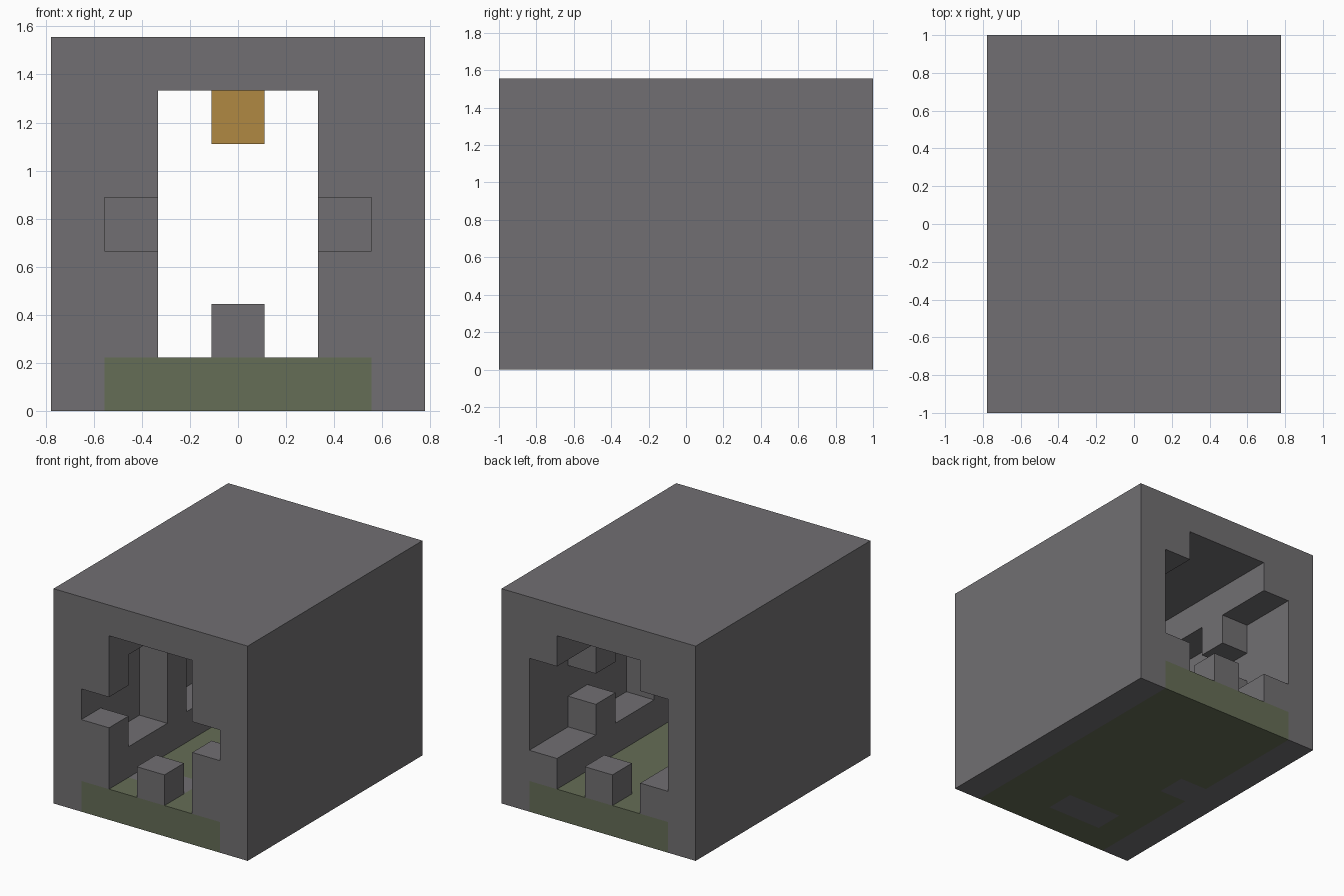
import bpy
import bmesh
from mathutils import Vector

cube = bpy.data.objects.get("Cube")
if cube:
    bpy.data.objects.remove(cube, do_unlink=True)

# The tunnel is made of equal blocks: WIDE x LONG x HIGH
WIDE, LONG, HIGH = 7, 9, 7
UNIT = 2 / LONG
ORIGIN = Vector((-WIDE / 2, -LONG / 2, 0))


def material(name, color):
    mat = bpy.data.materials.new(name)
    mat.use_nodes = True
    mat.diffuse_color = (*color, 1)
    mat.node_tree.nodes["Principled BSDF"].inputs["Base Color"].default_value = (*color, 1)
    return mat


stone = material("grey stone", (0.165, 0.159, 0.168))
moss = material("moss green", (0.130, 0.153, 0.093))
amber = material("amber glow", (0.434, 0.246, 0.054))


def box(x0, x1, y0, y1, z0, z1):
    """Set of block positions filling a range."""
    return {(x, y, z) for x in range(x0, x1) for y in range(y0, y1) for z in range(z0, z1)}


def both_sides(blocks):
    """Add the mirror image across the middle of the tunnel."""
    return blocks | {(WIDE - 1 - x, y, z) for x, y, z in blocks}


# Hollow spaces: main passage and the wall niches of two heights
passage = box(2, 5, 0, LONG, 1, 6)
niches = both_sides(
    box(1, 2, 0, 1, 3, 4) | box(1, 2, 1, 3, 2, 5) | box(1, 2, 4, 6, 2, 5)
    | box(1, 2, 6, 7, 3, 4) | box(1, 2, 7, LONG, 2, 5))

# Solid parts
floor = box(1, 6, 0, LONG, 0, 1)
bare_patches = box(2, 4, 1, 2, 0, 1) | box(1, 2, 4, 5, 0, 1)
roof = box(0, WIDE, 0, LONG, 6, HIGH)
walls = box(0, WIDE, 0, LONG, 0, 6) - floor - passage - niches
parts = {
    "mossy_floor": (floor - bare_patches, moss),
    "bare_floor_stones": (bare_patches, stone),
    "roof": (roof, stone),
    "right_wall": ({b for b in walls if b[0] < 2}, stone),
    "left_wall": ({b for b in walls if b[0] > 4}, stone),
    "front_boulder": (box(3, 4, 0, 1, 1, 2), stone),
    "back_boulder": (box(3, 4, 8, 9, 1, 2), stone),
    "hanging_lamp": (box(3, 4, 4, 5, 5, 6), amber),
}
solid = set().union(*(blocks for blocks, mat in parts.values()))


def build(name, blocks, mat):
    """Mesh only the block sides that face open space."""
    bm = bmesh.new()
    for block in sorted(blocks):
        middle = Vector(block) + Vector((0.5, 0.5, 0.5))
        for axis in range(3):
            for sign in (-1, 1):
                normal = Vector((0, 0, 0))
                normal[axis] = sign
                if tuple(int(c) for c in Vector(block) + normal) in solid:
                    continue
                u = Vector((0, 0, 0))
                u[(axis + 1) % 3] = 0.5
                v = normal.cross(u)
                center = middle + normal / 2
                corners = (center - u - v, center + u - v, center + u + v, center - u + v)
                bm.faces.new([bm.verts.new((c + ORIGIN) * UNIT) for c in corners])
    bmesh.ops.remove_doubles(bm, verts=bm.verts, dist=0.001)
    mesh = bpy.data.meshes.new(name)
    bm.to_mesh(mesh)
    bm.free()
    mesh.materials.append(mat)
    bpy.context.collection.objects.link(bpy.data.objects.new(name, mesh))


for name, (blocks, mat) in parts.items():
    build(name, blocks, mat)
